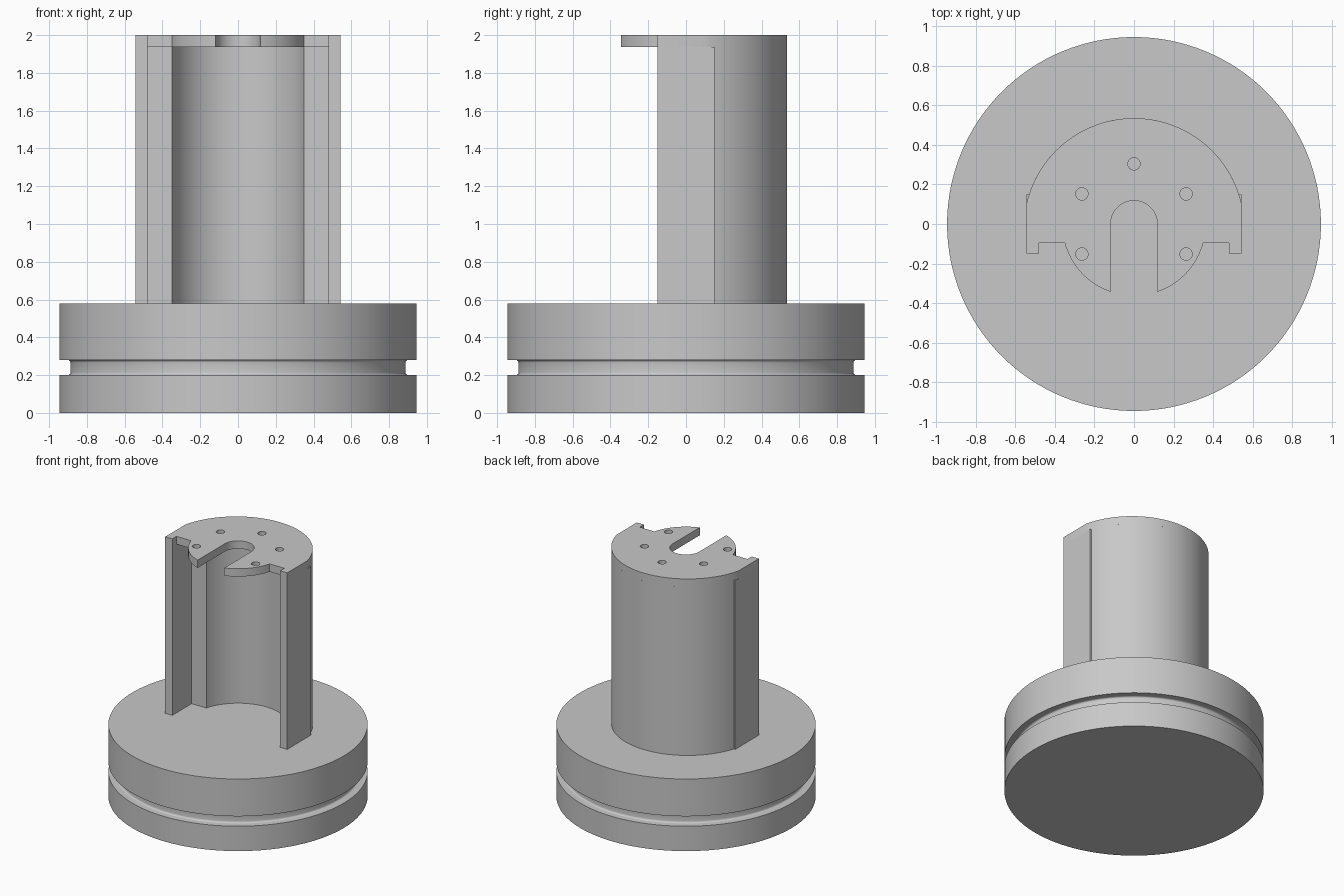
import bpy, bmesh
from math import sin, cos, asin, acos, pi, radians

cube = bpy.data.objects.get("Cube")
if cube:
    bpy.data.objects.remove(cube, do_unlink=True)

grey = bpy.data.materials.new("light_grey")
grey.use_nodes = True
colour = (0.58, 0.58, 0.58, 1)
grey.diffuse_color = colour
grey.node_tree.nodes["Principled BSDF"].inputs["Base Color"].default_value = colour


def finish(obj):
    obj.data.materials.clear()
    obj.data.materials.append(grey)
    bpy.ops.object.select_all(action='DESELECT')
    obj.select_set(True)
    bpy.context.view_layer.objects.active = obj
    bpy.ops.object.shade_smooth_by_angle(angle=radians(30))


def arc(radius, start, end, cy=0, steps=32):
    angles = [start + (end - start) * i / steps for i in range(steps + 1)]
    return [(radius * cos(a), cy + radius * sin(a)) for a in angles]


def mirrored(half):
    """Close a right half outline, running from centre line to centre line."""
    return half + [(-x, y) for x, y in reversed(half[1:-1])]


def extruded(name, outlines, z0, z1):
    """Extrude filled outlines; inner loops become holes."""
    curve = bpy.data.curves.new(name, 'CURVE')
    curve.dimensions = '2D'
    curve.fill_mode = 'BOTH'
    curve.extrude = (z1 - z0) / 2
    for points in outlines:
        spline = curve.splines.new('POLY')
        spline.points.add(len(points) - 1)
        for p, (x, y) in zip(spline.points, points):
            p.co = (x, y, 0, 1)
        spline.use_cyclic_u = True
    temp = bpy.data.objects.new(name + "_outline", curve)
    bpy.context.collection.objects.link(temp)
    graph = bpy.context.evaluated_depsgraph_get()
    mesh = bpy.data.meshes.new_from_object(temp.evaluated_get(graph))
    bpy.data.objects.remove(temp, do_unlink=True)
    bm = bmesh.new()
    bm.from_mesh(mesh)
    bmesh.ops.remove_doubles(bm, verts=bm.verts, dist=1e-5)
    bmesh.ops.translate(bm, verts=bm.verts, vec=(0, 0, (z0 + z1) / 2))
    bmesh.ops.recalc_face_normals(bm, faces=bm.faces)
    bm.to_mesh(mesh)
    bm.free()
    obj = bpy.data.objects.new(name, mesh)
    bpy.context.collection.objects.link(obj)
    finish(obj)


def lathed(name, profile, steps=128):
    bm = bmesh.new()
    verts = [bm.verts.new((r, 0, z)) for r, z in profile]
    edges = [bm.edges.new(pair) for pair in zip(verts, verts[1:])]
    bmesh.ops.spin(bm, geom=verts + edges, cent=(0, 0, 0), axis=(0, 0, 1),
                   angle=2 * pi, steps=steps)
    bmesh.ops.remove_doubles(bm, verts=bm.verts, dist=1e-5)
    bmesh.ops.recalc_face_normals(bm, faces=bm.faces)
    mesh = bpy.data.meshes.new(name)
    bm.to_mesh(mesh)
    bm.free()
    obj = bpy.data.objects.new(name, mesh)
    bpy.context.collection.objects.link(obj)
    finish(obj)


# Shared sizes
BASE_R, GROOVE_R, BASE_TOP = 0.945, 0.887, 0.58
GROOVE_LOW, GROOVE_HIGH, FILLET = 0.2, 0.28, 0.014
BORE_R, SLOT_R = 0.363, 0.118
SIDE, LIP, FRONT, LEDGE = 0.543, 0.48, -0.15, 0.097
SHELL_R, SHELL_Y = 0.558, -0.023
PLATE_Z = 1.937

# Round base with a filleted groove
low = [(GROOVE_R + FILLET * (1 - sin(a)), GROOVE_LOW + FILLET * (1 - cos(a)))
       for a in (i * pi / 8 for i in range(5))]
high = [(r, GROOVE_LOW + GROOVE_HIGH - z) for r, z in reversed(low)]
lathed("base", [(0, 0), (BASE_R, 0), (BASE_R, GROOVE_LOW)] + low + high
       + [(BASE_R, GROOVE_HIGH), (BASE_R, BASE_TOP), (0, BASE_TOP)])

# Open column: round back, flat sides, bore and front recess
wall_end = asin((0.15 - SHELL_Y) / SHELL_R)
ledge_angle = asin(LEDGE / BORE_R)
column = (arc(BORE_R, pi / 2, ledge_angle)
          + [(LIP, LEDGE), (LIP, FRONT), (SIDE, FRONT), (SIDE, 0.15)]
          + arc(SHELL_R, wall_end, pi / 2, SHELL_Y))
extruded("column", [mirrored(column)], BASE_TOP, PLATE_Z)

# Top plate: round nose, open slot and five screw holes
plate = (arc(SLOT_R, pi / 2, 0)
         + arc(BORE_R, -acos(SLOT_R / BORE_R), -ledge_angle)
         + [(LIP, -LEDGE), (LIP, FRONT), (SIDE, FRONT)]
         + arc(SHELL_R, acos(SIDE / SHELL_R), pi / 2, SHELL_Y))
holes = []
for degrees in (-30, 30, 90, 150, 210):
    a = radians(degrees)
    cx, cy = 0.304 * cos(a), 0.304 * sin(a)
    holes.append([(cx + x, cy + y) for x, y in arc(0.031, 0, 2 * pi, steps=24)[:-1]])
extruded("top_plate", [mirrored(plate)] + holes, PLATE_Z, 2)
